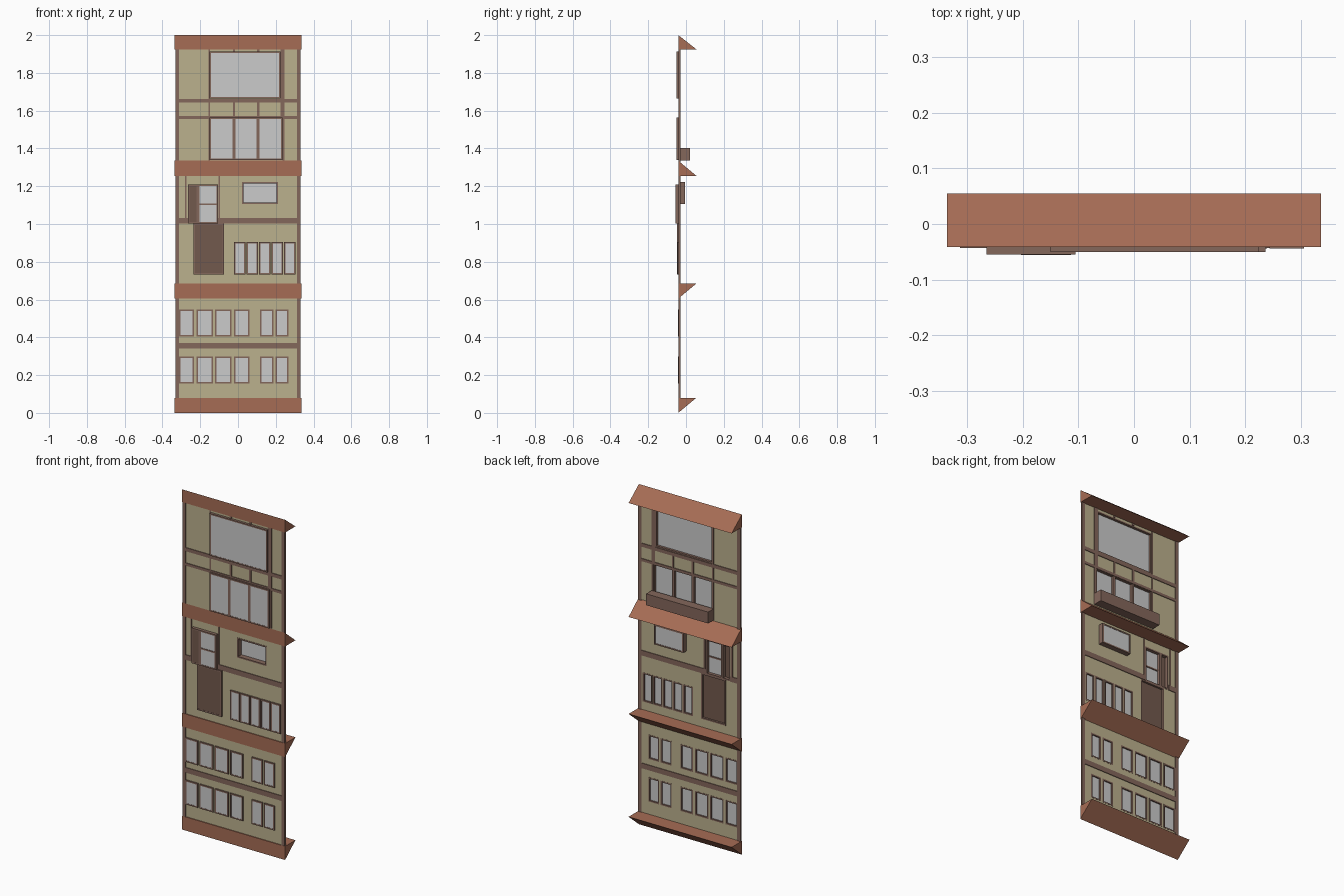
import bpy, bmesh

if "Cube" in bpy.data.objects:
    bpy.data.objects.remove(bpy.data.objects["Cube"])

def material(name, rgb):
    m = bpy.data.materials.new(name)
    m.diffuse_color = (*rgb, 1)
    m.use_nodes = True
    m.node_tree.nodes["Principled BSDF"].inputs["Base Color"].default_value = m.diffuse_color
    return m

PLASTER = material("plaster", (0.50, 0.44, 0.27))
ROOF = material("roof_tile", (0.38, 0.15, 0.09))
TRIM = material("timber", (0.23, 0.135, 0.105))
DARK = material("dark_timber", (0.17, 0.10, 0.075))

WALL_Y = -0.035
FRONT, BACK = -0.040, -0.030      # faces of the timber strips

def finish(name, bm, mat=None):
    me = bpy.data.meshes.new(name)
    bm.to_mesh(me)
    bm.free()
    ob = bpy.data.objects.new(name, me)
    bpy.context.collection.objects.link(ob)
    if mat:
        me.materials.append(mat)
    return ob

def boxes(name, items, mat=None):
    """One object made of boxes given as (x0, x1, y0, y1, z0, z1)."""
    bm = bmesh.new()
    for x0, x1, y0, y1, z0, z1 in items:
        vs = bmesh.ops.create_cube(bm, size=1)["verts"]
        for v in vs:
            v.co.x = x1 if v.co.x > 0 else x0
            v.co.y = y1 if v.co.y > 0 else y0
            v.co.z = z1 if v.co.z > 0 else z0
    return finish(name, bm, mat)

holes = []

def window(name, x0, x1, z0, z1, y0, y1, pane_y, w=0.008, pane_mat=None, bar=None):
    """Frame ring from y0 to y1 with a thin pane, and a hole in the wall."""
    holes.append((x0, x1, z0, z1))
    ring = [(x0, x0 + w, y0, y1, z0, z1), (x1 - w, x1, y0, y1, z0, z1),
            (x0 + w, x1 - w, y0, y1, z0, z0 + w), (x0 + w, x1 - w, y0, y1, z1 - w, z1)]
    if bar:
        ring.append((x0 + w, x1 - w, pane_y - 0.004, pane_y + 0.006, bar - 0.004, bar + 0.004))
    boxes(name + "_frame", ring, TRIM)
    boxes(name + "_pane", [(x0 + w, x1 - w, pane_y - 0.001, pane_y + 0.001, z0 + w, z1 - w)], pane_mat)

# Sloped eaves: wedges flat at the front, two upright and two inverted
def eave(name, z0, z1, point_z):
    bm = bmesh.new()
    prof = [(-0.041, z0), (-0.041, z1), (0.055, point_z)]
    f = bm.faces.new([bm.verts.new((-0.335, y, z)) for y, z in prof])
    ext = bmesh.ops.extrude_face_region(bm, geom=[f])["geom"]
    bmesh.ops.translate(bm, vec=(0.67, 0, 0), verts=[g for g in ext if isinstance(g, bmesh.types.BMVert)])
    bmesh.ops.recalc_face_normals(bm, faces=bm.faces)
    finish(name, bm, ROOF)

eave("top_eave", 1.925, 2.0, 1.925)
eave("upper_eave", 1.255, 1.335, 1.255)
eave("lower_eave", 0.605, 0.685, 0.685)
eave("base_eave", 0.0, 0.08, 0.08)

# Lower storey: two rows of small windows
for r, (z0, z1) in enumerate([(0.155, 0.298), (0.405, 0.548)]):
    for i, (x0, x1) in enumerate([(-0.312, -0.233), (-0.221, -0.133), (-0.122, -0.034),
                                  (-0.022, 0.06), (0.117, 0.188), (0.198, 0.267)]):
        window(f"low_window_{r}_{i}", x0, x1, z0, z1, -0.043, -0.033, -0.041)

# Middle storey: window row, door, shuttered window and small bay window
for i in range(5):
    x = -0.021 + i * 0.066
    window(f"row_window_{i}", x, x + 0.062, 0.733, 0.904, -0.044, -0.033, -0.042)
window("door", -0.235, -0.075, 0.733, 1.003, -0.047, -0.033, -0.045, pane_mat=DARK)
window("shutter", -0.265, -0.211, 1.003, 1.21, -0.055, -0.033, -0.053, pane_mat=DARK)
window("balcony_window", -0.211, -0.105, 1.003, 1.21, -0.055, -0.033, -0.052, bar=1.105)
window("bay_window", 0.02, 0.212, 1.105, 1.222, -0.038, -0.004, -0.007)

# Top storey: one large window over three tall ones, with a flower box
window("large_window", -0.15, 0.224, 1.664, 1.912, -0.050, -0.033, -0.048)
for i, (x0, x1) in enumerate([(-0.15, -0.021), (-0.021, 0.107), (0.107, 0.236)]):
    window(f"tall_window_{i}", x0, x1, 1.338, 1.563, -0.050, -0.033, -0.048)
boxes("flower_box", [(-0.158, 0.245, -0.033, 0.02, 1.335, 1.402)], TRIM)

# Timber strips
def strip(x0, x1, z0, z1):
    return (x0, x1, FRONT, BACK, z0, z1)

boxes("corner_posts", [strip(s * 0.322 - 0.01, s * 0.322 + 0.01, 0.04, 1.96) for s in (-1, 1)], TRIM)
boxes("cross_beams", [strip(-0.312, 0.312, a, b) for a, b in
                      [(0.34, 0.37), (1.642, 1.663), (1.557, 1.573)]]
      + [strip(-0.312, -0.265, 1.003, 1.033), strip(-0.105, 0.312, 1.003, 1.033)], TRIM)
boxes("top_posts", [strip(-0.157, -0.149, 1.335, 1.925), strip(0.224, 0.245, 1.56, 1.925),
                    strip(0.236, 0.245, 1.335, 1.56)], TRIM)
boxes("short_posts", [strip(x - 0.006, x + 0.006, a, b) for x in (-0.021, 0.107)
                      for a, b in [(1.573, 1.642), (1.912, 1.927)]], TRIM)
boxes("shutter_posts", [strip(x - 0.004, x + 0.004, 1.03, 1.255) for x in (-0.277, -0.098)], TRIM)

# Plaster wall sheet with the window openings left out
xs = sorted({-0.33, 0.33, *[h[i] for h in holes for i in (0, 1)]})
zs = sorted({0.02, 1.98, *[h[i] for h in holes for i in (2, 3)]})
bm = bmesh.new()
grid = [[bm.verts.new((x, WALL_Y, z)) for z in zs] for x in xs]
for i in range(len(xs) - 1):
    for j in range(len(zs) - 1):
        cx, cz = (xs[i] + xs[i + 1]) / 2, (zs[j] + zs[j + 1]) / 2
        if not any(a < cx < b and c < cz < d for a, b, c, d in holes):
            bm.faces.new([grid[i][j], grid[i + 1][j], grid[i + 1][j + 1], grid[i][j + 1]])
bmesh.ops.delete(bm, geom=[v for v in bm.verts if not v.link_faces], context='VERTS')
bmesh.ops.dissolve_limit(bm, angle_limit=0.01, verts=bm.verts, edges=bm.edges)
wall = finish("wall", bm, PLASTER)
solid = wall.modifiers.new("thickness", 'SOLIDIFY')
solid.thickness = 0.002
solid.offset = 0
